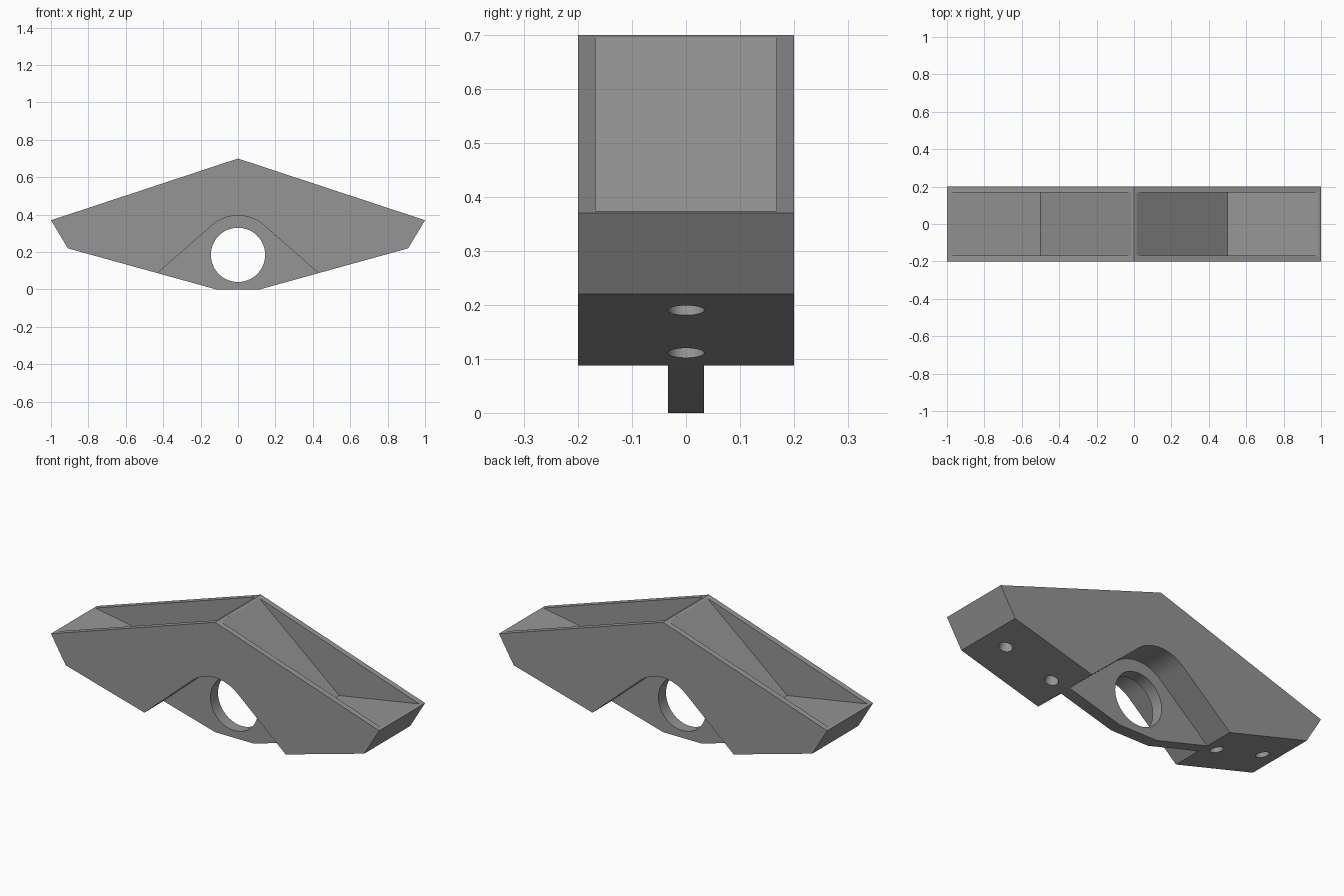
import bpy, math
from mathutils import Vector

if "Cube" in bpy.data.objects:
    bpy.data.objects.remove(bpy.data.objects["Cube"])

grey = bpy.data.materials.new("mid grey")
grey.diffuse_color = (0.3, 0.3, 0.3, 1)
grey.use_nodes = True
grey.node_tree.nodes["Principled BSDF"].inputs["Base Color"].default_value = grey.diffuse_color


def prism(name, profile, y0, y1):
    """Extrude an (x, z) outline along y."""
    n = len(profile)
    area = sum(profile[i][0] * profile[(i + 1) % n][1]
               - profile[(i + 1) % n][0] * profile[i][1] for i in range(n))
    if area < 0:
        profile = profile[::-1]
    verts = [(x, y0, z) for x, z in profile] + [(x, y1, z) for x, z in profile]
    faces = [tuple(range(n)), tuple(range(2 * n - 1, n - 1, -1))]
    faces += [(i, i + n, (i + 1) % n + n, (i + 1) % n) for i in range(n)]
    mesh = bpy.data.meshes.new(name)
    mesh.from_pydata(verts, [], faces)
    mesh.update()
    ob = bpy.data.objects.new(name, mesh)
    bpy.context.collection.objects.link(ob)
    return ob


def cut(target, cutter):
    cutter.hide_render = True
    mod = target.modifiers.new("cut", 'BOOLEAN')
    mod.operation, mod.solver, mod.object = 'DIFFERENCE', 'EXACT', cutter
    bpy.context.view_layer.objects.active = target
    bpy.ops.object.modifier_apply(modifier=mod.name)
    bpy.data.objects.remove(cutter)


# Main beam block, mirrored outline
half = [(0.115, 0), (0.91, 0.22), (1.0, 0.37)]
outline = half + [(0, 0.7)] + [(-x, z) for x, z in half[::-1]]
body = prism("rocker_body", outline, -0.2, 0.2)
body.data.materials.append(grey)

# Arched pockets either side of the thin central web
cz, r = 0.185, 0.21
foot = Vector((0.43, 0.088 - cz))
tangent = math.atan2(foot.y, foot.x) + math.acos(r / foot.length)
steps = 24
arch = []
for i in range(steps + 1):
    a = tangent + (math.pi - 2 * tangent) * i / steps
    arch.append((r * math.cos(a), cz + r * math.sin(a)))
# carry the straight flanks past the underside
top = Vector(arch[0])
low = Vector((0.43, 0.088))
low += (low - top) * 0.6
pocket = [tuple(low)] + arch + [(-low.x, low.y), (-low.x, -0.3), (low.x, -0.3)]
for side in (-1, 1):
    cut(body, prism("pocket_cutter", pocket, *sorted((0.033 * side, 0.3 * side))))

# Pivot hole through the web
ring = [(0.145 * math.cos(math.tau * i / 64), cz + 0.145 * math.sin(math.tau * i / 64))
        for i in range(64)]
cut(body, prism("pivot_cutter", ring, -0.3, 0.3))

slope = math.atan2(0.22, 0.795)
for s in (-1, 1):
    # V-shaped trough in each upper slope
    trough = [(0.013, 0.6957), (0.5, 0.29), (0.987, 0.3743), (0.987, 0.9), (0.013, 0.9)]
    cut(body, prism("trough_cutter", [(s * x, z) for x, z in trough], -0.168, 0.168))
    # Blind bolt holes square to the underside
    for z in (0.111, 0.19):
        x = 0.115 + z / math.tan(slope)
        bpy.ops.mesh.primitive_cylinder_add(vertices=32, radius=0.034, depth=0.2,
                                            location=(s * x, 0, z),
                                            rotation=(0, -s * slope, 0))
        cut(body, bpy.context.object)

bpy.ops.object.select_all(action='DESELECT')
body.select_set(True)
bpy.context.view_layer.objects.active = body
bpy.ops.object.shade_smooth_by_angle(angle=math.radians(20))
